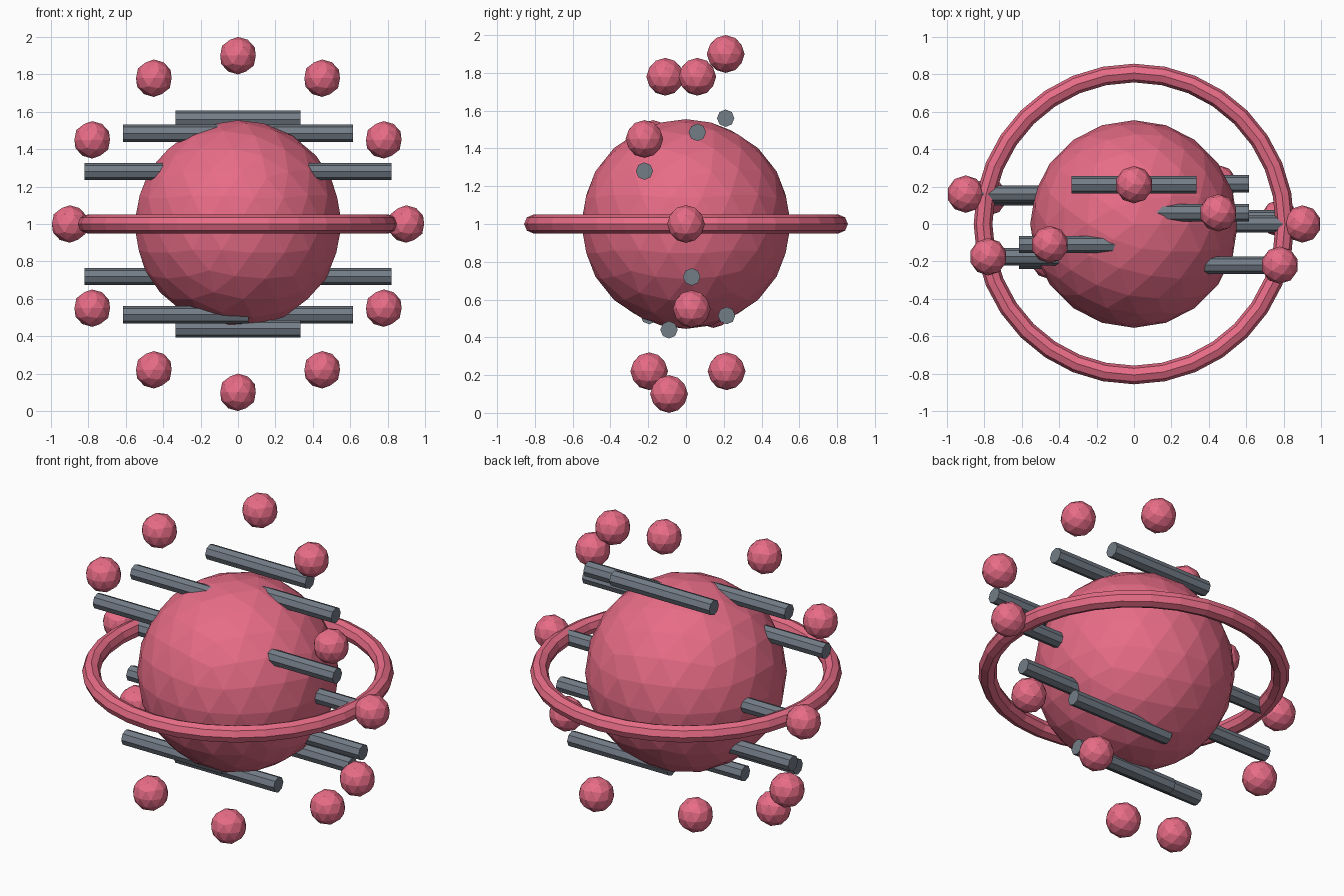
import bpy
from math import sin, cos, pi, radians

if "Cube" in bpy.data.objects:
    bpy.data.objects.remove(bpy.data.objects["Cube"])


def material(name, rgb):
    m = bpy.data.materials.new(name)
    m.diffuse_color = (*rgb, 1)
    m.use_nodes = True
    m.node_tree.nodes["Principled BSDF"].inputs["Base Color"].default_value = m.diffuse_color
    return m


PINK = material("pink", (0.80, 0.15, 0.24))
STEEL = material("steel", (0.17, 0.20, 0.24))


def finish(name, mat):
    ob = bpy.context.object
    ob.name = name
    ob.data.materials.append(mat)


# central body
bpy.ops.mesh.primitive_ico_sphere_add(subdivisions=3, radius=0.555, location=(0, 0, 1))
finish("core_sphere", PINK)

# equatorial ring
bpy.ops.mesh.primitive_torus_add(major_segments=32, minor_segments=8, major_radius=0.807,
                                 minor_radius=0.05, location=(0, 0, 1))
finish("ring", PINK)

# twelve rods and balls around the core, each pair with its own depth offset
depths = [0.0, -0.22, 0.06, 0.21, -0.11, -0.175, 0.16, 0.145, -0.195, -0.09, 0.215, 0.03]
for i, y in enumerate(depths):
    a = radians(30 * i)
    bpy.ops.mesh.primitive_cylinder_add(vertices=8, radius=0.046, depth=0.67,
                                        location=(0.56 * cos(a), y, 1 + 0.56 * sin(a)),
                                        rotation=(0, pi / 2, 0))
    finish(f"rod_{i + 1}", STEEL)
    bpy.ops.mesh.primitive_ico_sphere_add(subdivisions=2, radius=0.1,
                                          location=(0.9 * cos(a), y, 1 + 0.9 * sin(a)))
    finish(f"ball_{i + 1}", PINK)
